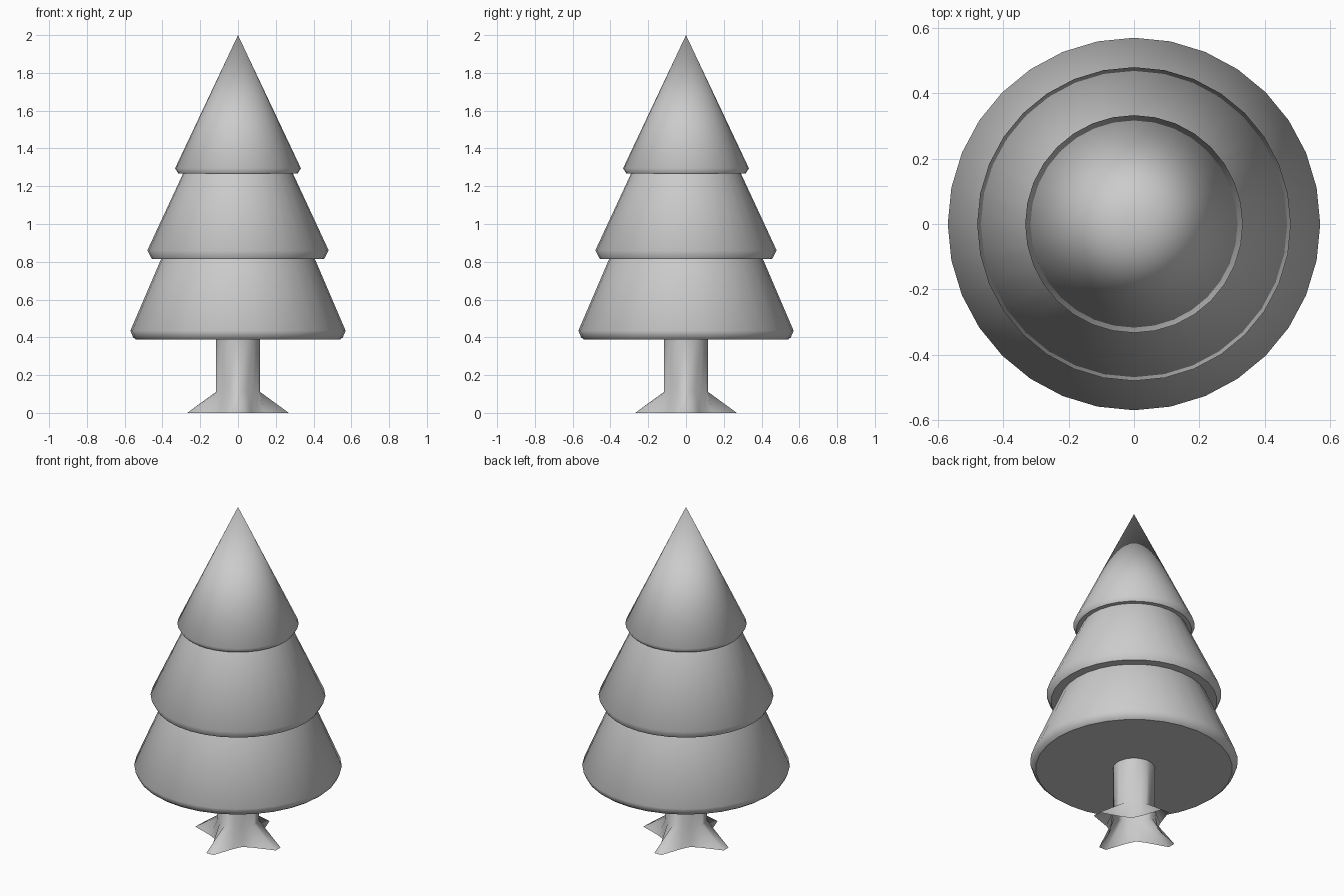
import bpy, bmesh
from math import sin, cos, radians, pi

if "Cube" in bpy.data.objects:
    bpy.data.objects.remove(bpy.data.objects["Cube"])


def finish(name, bm):
    # Smooth walls, flat horizontal faces
    bmesh.ops.recalc_face_normals(bm, faces=bm.faces)
    bm.normal_update()
    for f in bm.faces:
        f.smooth = abs(f.normal.z) < 0.99
    mesh = bpy.data.meshes.new(name)
    bm.to_mesh(mesh)
    bm.free()
    obj = bpy.data.objects.new(name, mesh)
    bpy.context.collection.objects.link(obj)
    return obj


def bridge(bm, a, b):
    n = len(a)
    for i in range(n):
        j = (i + 1) % n
        if len(b) == 1:
            bm.faces.new((a[i], a[j], b[0]))
        else:
            bm.faces.new((a[i], a[j], b[j], b[i]))


def tier(name, profile, cap_bottom=False, sides=32):
    # Lathe a (radius, height) profile; zero radius makes a tip
    bm = bmesh.new()
    rings = []
    for r, z in profile:
        count = sides if r > 0 else 1
        rings.append([bm.verts.new((r * cos(2 * pi * i / sides),
                                    r * sin(2 * pi * i / sides), z))
                      for i in range(count)])
    for a, b in zip(rings, rings[1:]):
        bridge(bm, a, b)
    if cap_bottom:
        bm.faces.new(rings[0][::-1])
    return finish(name, bm)


# Foliage: three skirts, each with a bevelled lip
tier("lower_foliage", [(0.54, 0.388), (0.555, 0.4), (0.57, 0.435),
                       (0.407, 0.815)], cap_bottom=True)
tier("middle_foliage", [(0.407, 0.815), (0.456, 0.815), (0.48, 0.86),
                        (0.291, 1.267)])
tier("upper_foliage", [(0.291, 1.267), (0.316, 1.267), (0.333, 1.295),
                       (0, 2.0)])

# Trunk: open tube flaring into four pointed roots on the x and y axes
outline = [(-5, 0.27), (5, 0.27), (25, 0.158), (45, 0.13), (65, 0.158)]
star = [(radians(90 * q + a), r) for q in range(4) for a, r in outline]
bm = bmesh.new()
foot = [bm.verts.new((r * cos(a), r * sin(a), 0)) for a, r in star]
neck = [bm.verts.new((0.116 * cos(a), 0.116 * sin(a), 0.112)) for a, r in star]
top = [bm.verts.new((0.116 * cos(a), 0.116 * sin(a), 0.39)) for a, r in star]
bridge(bm, foot, neck)
bridge(bm, neck, top)
finish("trunk", bm)
